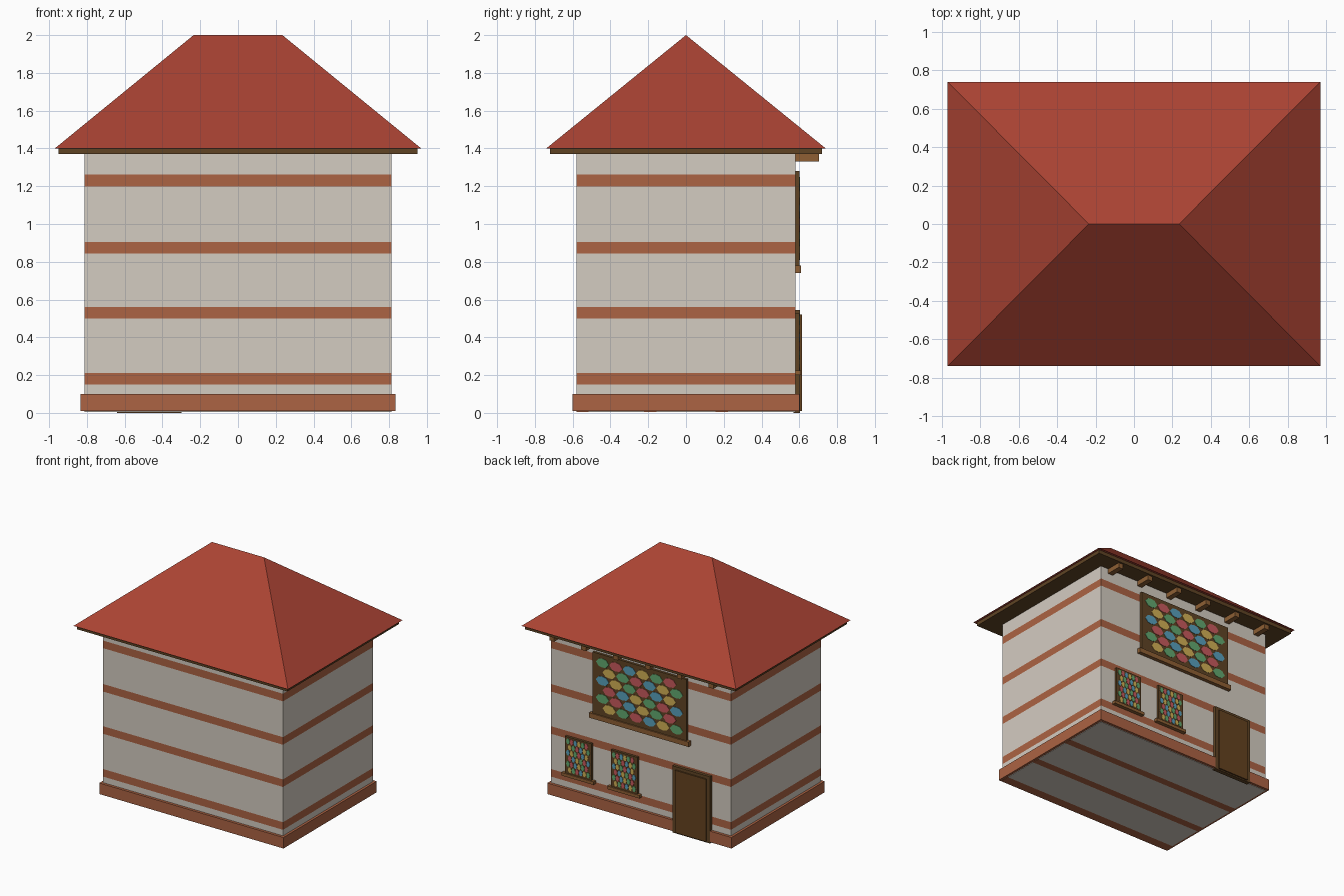
import bpy, bmesh, math

cube = bpy.data.objects.get("Cube")
if cube:
    bpy.data.objects.remove(cube, do_unlink=True)


def material(name, r, g, b):
    """Flat material from 8-bit sRGB values."""
    rgb = [((c / 255 + 0.055) / 1.055) ** 2.4 for c in (r, g, b)]
    m = bpy.data.materials.new(name)
    m.use_nodes = True
    m.diffuse_color = (*rgb, 1)
    bsdf = m.node_tree.nodes["Principled BSDF"]
    bsdf.inputs["Base Color"].default_value = (*rgb, 1)
    bsdf.inputs["Roughness"].default_value = 0.9
    return m


ROOF = material("roof_red", 170, 67, 51)
PLASTER = material("wall_plaster", 212, 204, 193)
BRICK = material("brick_orange", 172, 99, 67)
DARK = material("dark_wood", 96, 68, 36)
WOOD = material("light_wood", 142, 95, 52)
DOOR = material("door_wood", 100, 66, 31)
GLASS = [material("glass_green", 98, 168, 112), material("glass_red", 200, 90, 92),
         material("glass_blue", 88, 160, 188), material("glass_yellow", 210, 176, 85)]


def finish(name, bm, mats):
    bmesh.ops.recalc_face_normals(bm, faces=bm.faces)
    mesh = bpy.data.meshes.new(name)
    bm.to_mesh(mesh)
    bm.free()
    for m in mats:
        mesh.materials.append(m)
    ob = bpy.data.objects.new(name, mesh)
    bpy.context.collection.objects.link(ob)
    return ob


def box(name, x, y, z, *mats):
    """Box spanning the given (low, high) ranges."""
    bm = bmesh.new()
    bmesh.ops.create_cube(bm, size=1)
    for v in bm.verts:
        v.co = [lo + (c + 0.5) * (hi - lo) for c, (lo, hi) in zip(v.co, (x, y, z))]
    return finish(name, bm, mats)


def banded(ob, axis, centres, width):
    """Cut bands across a box and give them its second material."""
    bm = bmesh.new()
    bm.from_mesh(ob.data)
    normal = [float(i == axis) for i in range(3)]
    for c in centres:
        for edge in (c - width / 2, c + width / 2):
            bmesh.ops.bisect_plane(bm, geom=bm.verts[:] + bm.edges[:] + bm.faces[:],
                                   plane_co=[n * edge for n in normal], plane_no=normal)
    for f in bm.faces:
        mid = f.calc_center_median()[axis]
        flat = abs(f.normal[axis]) < 0.5
        f.material_index = int(flat and any(abs(mid - c) < width / 2 for c in centres))
    bm.to_mesh(ob.data)
    bm.free()


# Walls with brick courses, plinth and striped underside
WALL_Y = 0.58
walls = box("walls", (-0.813, 0.813), (-WALL_Y, WALL_Y), (0.05, 1.38), PLASTER, BRICK)
banded(walls, 2, [0.18, 0.53, 0.875, 1.23], 0.062)
box("plinth", (-0.833, 0.833), (-0.602, 0.602), (0.01, 0.1), BRICK)
floor = box("floor_underside", (-0.813, 0.813), (-WALL_Y, WALL_Y), (0.006, 0.012), PLASTER, BRICK)
banded(floor, 1, [0.19, -0.19, -0.55], 0.065)

# Hipped roof on an eave board
box("eave_board", (-0.95, 0.95), (-0.72, 0.72), (1.37, 1.4), DARK)
bm = bmesh.new()
eave = [bm.verts.new((sx * 0.97, sy * 0.74, 1.4)) for sx, sy in ((-1, -1), (1, -1), (1, 1), (-1, 1))]
left, right = [bm.verts.new((s * 0.235, 0, 2)) for s in (-1, 1)]
a, b, c, d = eave
for face in ((a, b, right, left), (b, c, right), (c, d, left, right), (d, a, left), (d, c, b, a)):
    bm.faces.new(face)
finish("hipped_roof", bm, [ROOF])

# Rafter ends under the back eave
for i in range(6):
    x = -0.72 + i * 0.288
    box(f"rafter_end_{i + 1}", (x - 0.022, x + 0.022), (WALL_Y - 0.01, 0.705), (1.33, 1.372), WOOD)


def stained_glass(name, x, z, columns=6, rows=6):
    """Staggered rows of flat coloured lozenges inside the given ranges."""
    bm = bmesh.new()
    pitch_x = (x[1] - x[0]) / (columns + 0.5)
    pitch_z = (z[1] - z[0]) / rows
    # pointed-oval outline as fractions of the pitch
    half = [(0.54, 0), (0.3, 0.42), (0, 0.5), (-0.3, 0.42)]
    outline = half + [(-u, -v) for u, v in half]
    for r in range(rows):
        for k in range(columns):
            cx = x[1] - (k + 0.5 + 0.5 * (r % 2)) * pitch_x
            cz = z[1] - (r + 0.5) * pitch_z
            f = bm.faces.new([bm.verts.new((cx + u * pitch_x * 0.9, 0, cz + v * pitch_z))
                              for u, v in outline])
            f.material_index = (k + 2 * (r // 2) + 3 * (r % 2)) % 4
    solid = bmesh.ops.extrude_face_region(bm, geom=bm.faces[:])
    for v in solid["geom"]:
        if isinstance(v, bmesh.types.BMVert):
            v.co.y += 0.003
    ob = finish(name, bm, GLASS)
    ob.location.y = 0.6


def window(name, cx, width, z, border, sill):
    """Dark frame, glass plates and a projecting sill on the back wall."""
    x0, x1 = cx - width / 2, cx + width / 2
    box(name + "_frame", (x0, x1), (WALL_Y - 0.01, 0.6), z, DARK)
    stained_glass(name + "_glass", (x0 + border, x1 - border), (z[0] + border, z[1] - border))
    box(name + "_sill", (x0 - 0.025, x1 + 0.025), (WALL_Y - 0.01, 0.61), (z[0] - sill, z[0]), WOOD)


# Upper hall window and two lower windows
window("upper_window", 0, 0.85, (0.78, 1.28), 0.03, 0.04)
window("lower_window_left", 0.555, 0.24, (0.225, 0.525), 0.012, 0.025)
window("lower_window_right", 0.14, 0.24, (0.225, 0.525), 0.012, 0.025)

# Door with its surround
box("door_surround", (-0.64, -0.30), (WALL_Y - 0.01, 0.604), (0, 0.545), DARK)
box("door_leaf", (-0.61, -0.33), (0.6, 0.615), (0.01, 0.52), DOOR)
